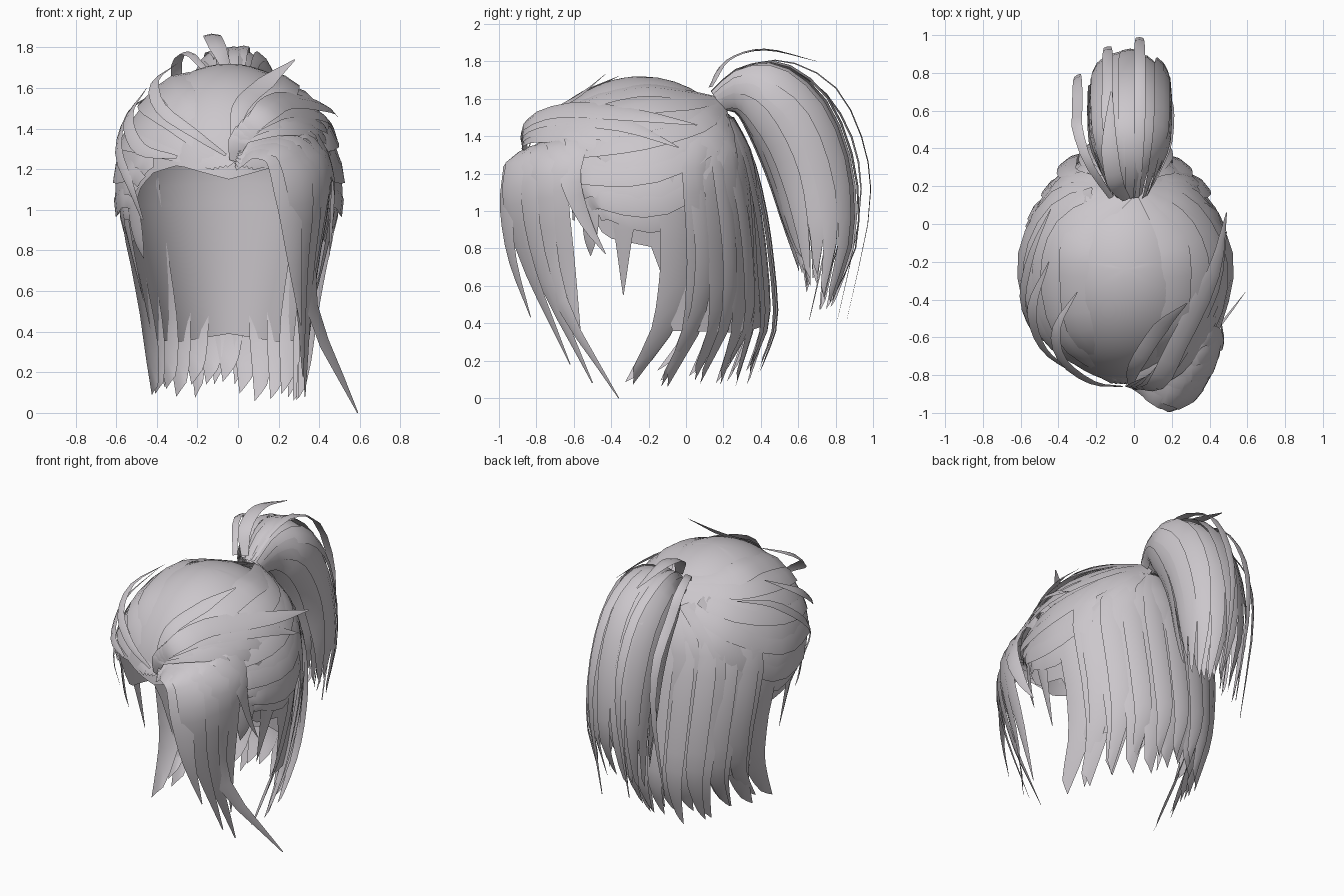
import bpy, bmesh, math, random
from mathutils import Vector as V

if "Cube" in bpy.data.objects:
    bpy.data.objects.remove(bpy.data.objects["Cube"])

random.seed(4)
CX, CY, CZ = -0.045, -0.24, 1.10      # head centre
RX, RY, RZ = 0.53, 0.60, 0.62         # head radii
KNOT = V((0.02, 0.19, 1.60))          # ponytail root

hair = bpy.data.materials.new("ash grey hair")
hair.diffuse_color = (0.60, 0.57, 0.60, 1)
hair.use_nodes = True
hair.node_tree.nodes["Principled BSDF"].inputs["Base Color"].default_value = hair.diffuse_color


def interp(pts, t):
    """Catmull-Rom point on a short list of vectors."""
    n = len(pts) - 1
    i = min(int(t * n), n - 1)
    f = t * n - i
    b, c = pts[i], pts[i + 1]
    a = pts[i - 1] if i else b * 2 - c
    d = pts[i + 2] if i + 2 <= n else c * 2 - b
    return 0.5 * (2 * b + (c - a) * f + (2 * a - 5 * b + 4 * c - d) * f ** 2
                  + (3 * b - a - 3 * c + d) * f ** 3)


def head(a, z, off=0.0):
    """Point on the head at azimuth a (0 = front, + = right) and height z."""
    if z > CZ:
        s = math.sqrt(max(0, 1 - ((z - CZ) / RZ) ** 2))
        sx = sy = s
    else:
        sx, sy = 1 - 0.36 * (CZ - z), 1 + 0.10 * (CZ - z)
    return V((CX + (RX * sx + off) * math.sin(a), CY - (RY * sy + off) * math.cos(a), z))


def on_head(p, off):
    """Push a point on to the head surface."""
    d = V(((p.x - CX) / RX, (p.y - CY) / RY, (p.z - CZ) / RZ))
    if d.z <= 0:
        return head(math.atan2(d.x, -d.y), p.z, off)
    d.normalize()
    return V((CX + d.x * (RX + off), CY + d.y * (RY + off), CZ + d.z * (RZ + off)))


def lock(bm, pts, width, centre, root=0.5, tip=0.08, taper=0.6, steps=12, skew=0.0):
    """Curved ribbon of hair facing away from a centre point or centre line."""
    pts = [V(p) for p in pts]
    rows = []
    for k in range(steps + 1):
        t = k / steps
        p = interp(pts, t)
        c = interp(centre, t) if isinstance(centre, list) else V(centre)
        tan = (interp(pts, min(1, t + 0.02)) - interp(pts, max(0, t - 0.02))).normalized()
        out = p - c
        out = (out - tan * out.dot(tan)).normalized()
        side = tan.cross(out)
        w = width * min(1, root + 3 * t * (1 - root))
        if t > taper:
            w *= 1 - (1 - tip) * ((t - taper) / (1 - taper)) ** 1.3
        end = tan * skew if k == steps else V()
        rows.append([bm.verts.new(p - side * w + end), bm.verts.new(p + out * w * 0.2),
                     bm.verts.new(p + side * w - end)])
    for r, s in zip(rows, rows[1:]):
        for j in range(2):
            bm.faces.new((r[j], r[j + 1], s[j + 1], s[j]))


def finish(bm, name):
    me = bpy.data.meshes.new(name)
    bm.to_mesh(me)
    bm.free()
    ob = bpy.data.objects.new(name, me)
    bpy.context.collection.objects.link(ob)
    me.materials.append(hair)
    bpy.ops.object.select_all(action='DESELECT')
    ob.select_set(True)
    bpy.context.view_layer.objects.active = ob
    bpy.ops.object.shade_smooth_by_angle(angle=math.radians(50))


# Scalp shell: dome with a hairline that drops to the nape sheet behind
HEM = [(0, 1.15), (0.5, 1.22), (0.8, 1.18), (1.02, 1.08), (1.25, 0.86),
       (1.72, 0.80), (1.80, 0.36), (2.5, 0.35), (3.15, 0.39)]


def hem(a):
    a = abs(a)
    for (a0, z0), (a1, z1) in zip(HEM, HEM[1:]):
        if a <= a1:
            return z0 + (z1 - z0) * (a - a0) / (a1 - a0)
    return HEM[-1][1]


bm = bmesh.new()
N, R = 72, 18
top = bm.verts.new((CX, CY, CZ + RZ))
cols = []
for i in range(N):
    a = -math.pi + 2 * math.pi * i / N
    h = hem(a)
    total = math.pi / 2 + (CZ - h) / RZ if h < CZ else math.acos((h - CZ) / RZ)
    col = []
    for k in range(1, R + 1):
        q = total * k / R
        z = CZ + RZ * math.cos(q) if q < math.pi / 2 else CZ - (q - math.pi / 2) * RZ
        col.append(bm.verts.new(head(a, z)))
    cols.append(col)
for i in range(N):
    c, d = cols[i], cols[(i + 1) % N]
    bm.faces.new((top, c[0], d[0]))
    for k in range(R - 1):
        bm.faces.new((c[k], c[k + 1], d[k + 1], d[k]))
finish(bm, "scalp")

# Nape locks: a close layer and a fuller layer that bows out behind
bm = bmesh.new()
for count, a0, bow, w in ((13, 1.86, 0.0, 0.085), (10, 2.1, 0.06, 0.06)):
    for i in range(count):
        u = i / (count - 1) * 2 - 1
        a = math.pi + u * (math.pi - a0)
        edge = abs(u) ** 2
        o = 0.012 + 0.012 * (i % 2)
        back = bow * (1 - 0.5 * edge)
        b = head(a, 0.4, o + back) - V((0, 0.06 * edge, 0))
        tip = V((CX + (b.x - CX) * 0.93, b.y - 0.07 - 0.10 * edge, random.uniform(0.09, 0.20)))
        path = [on_head(KNOT.lerp(head(a, 1.35), 0.45), o), head(a, 1.3, o),
                head(a, 1.0, o + back * 0.6), head(a, 0.7, o + back), b, tip]
        lock(bm, path, w, (CX, CY, 0.8), root=0.4, tip=0.35, taper=0.7, skew=0.04)
finish(bm, "nape_locks")

# Combed locks sweeping from the hairline around the sides up to the ponytail
bm = bmesh.new()
for s in (-1, 1):
    for i in range(9):
        f = i / 8
        if f < 0.5:
            start = on_head(V((-0.02 + s * 0.03 * i, -0.9, 1.24)), 0.012)
        else:
            start = head(s * (0.45 + 0.75 * f), 1.40 - 0.42 * f, 0.012)
        o = 0.012 + 0.012 * (i % 2)
        path = [start, head(s * (0.6 + 0.75 * f), 1.53 - 0.52 * f, o),
                head(s * (1.45 + 0.35 * f), 1.64 - 0.66 * f, o),
                head(s * (2.2 + 0.25 * f), 1.63 - 0.36 * f, o), KNOT]
        lock(bm, path, 0.085, (CX, CY, 1.0), root=0.4, tip=0.25, taper=0.7, steps=14)
finish(bm, "combed_locks")

# Pointed sideburns
bm = bmesh.new()
for s in (-1, 1):
    for a, z, w in ((1.42, 0.55, 0.06), (1.12, 0.76, 0.05)):
        lock(bm, [head(s * a, 1.15, 0.01), head(s * a, 1.0, 0.01), head(s * a, 0.85, 0.01),
                  head(s * a, z, 0)], w, (CX, CY, z), tip=0.03, taper=0.5)
finish(bm, "sideburns")

# Side-swept fringe: plan position at cheek height, lower point, tip, width
bm = bmesh.new()
FRINGE = [((0.25, -0.96), (0.28, -0.93, 0.75), (0.31, -0.83, 0.43), 0.075),
          ((0.31, -0.93), (0.31, -0.84, 0.70), (0.32, -0.62, 0.18), 0.085),
          ((0.36, -0.86), (0.34, -0.76, 0.65), (0.33, -0.50, 0.08), 0.09),
          ((0.41, -0.78), (0.36, -0.68, 0.55), (0.59, -0.36, 0.00), 0.085),
          ((0.44, -0.70), (0.38, -0.63, 0.68), (0.34, -0.56, 0.28), 0.075),
          ((0.46, -0.62), (0.46, -0.54, 0.95), (0.45, -0.43, 0.77), 0.06)]
for i, (q, low, tip, w) in enumerate(FRINGE):
    h = 0.028 * i
    lock(bm, [(-0.01, -0.85, 1.21 + h * 0.6), (0.08 + 0.01 * i, -0.89 + h, 1.28 + h * 0.7),
              (q[0] * 0.78, q[1] + 0.03, 1.25 + h), (q[0], q[1], 1.04 + h),
              low, tip], w, (0.05, -0.55, 0.75), root=0.4, tip=0.04, taper=0.55, steps=16)
# Swept locks from the parting over the right temple
for i in range(4):
    lock(bm, [(-0.02, -0.85, 1.24 + 0.02 * i), (0.02 + 0.03 * i, -0.86, 1.37 + 0.03 * i),
              (0.23, -0.76 + 0.04 * i, 1.42 + 0.04 * i),
              (0.42, -0.50 + 0.08 * i, 1.36 + 0.05 * i),
              (0.49, -0.24 + 0.1 * i, 1.10 + 0.12 * i)],
         0.065, (CX, CY, 1.0), root=0.35, tip=0.05)
finish(bm, "fringe")

# Loose wisps curving over the temples and parting
bm = bmesh.new()
WISPS = [([(-0.30, -0.36, 1.72), (-0.41, -0.55, 1.63), (-0.38, -0.72, 1.50),
           (-0.22, -0.84, 1.38), (-0.06, -0.86, 1.27)], 0.03),
         ([(-0.44, 0.08, 1.56), (-0.54, -0.15, 1.48), (-0.59, -0.40, 1.30),
           (-0.53, -0.58, 1.12), (-0.47, -0.60, 0.95)], 0.03),
         ([(-0.45, -0.20, 1.60), (-0.54, -0.45, 1.45), (-0.48, -0.66, 1.30),
           (-0.30, -0.80, 1.26)], 0.035),
         ([(0.28, -0.42, 1.74), (0.14, -0.55, 1.63), (0.01, -0.75, 1.50),
           (-0.02, -0.86, 1.30)], 0.045)]
for path, w in WISPS:
    lock(bm, path, w, (CX, CY, 1), root=0.08, tip=0.25)
finish(bm, "loose_wisps")

# Ponytail: rings of locks between an inner and an outer arc (y, z)
INNER = [(0.20, 1.55), (0.27, 1.54), (0.34, 1.45), (0.42, 1.28), (0.48, 1.12), (0.54, 0.92), (0.61, 0.64)]
OUTER = [(0.14, 1.63), (0.30, 1.76), (0.52, 1.78), (0.75, 1.60), (0.89, 1.25), (0.91, 0.85), (0.80, 0.45)]
SPREAD = (0.45, 0.70, 0.95, 1.0, 1.0, 1.0, 0.85)


def tail(k, th, f):
    """Point k along the tail at angle th around it, f = distance from its core."""
    g = 0.48 + 0.52 * f * math.cos(th)
    (y0, z0), (y1, z1) = INNER[k], OUTER[k]
    return V((-0.02 + 0.23 * SPREAD[k] * f * math.sin(th), y0 + (y1 - y0) * g, z0 + (z1 - z0) * g))


core = [tail(k, 0, 0) for k in range(7)]
bm = bmesh.new()
for f, count, w in ((1.0, 15, 0.062), (0.55, 7, 0.06)):
    for i in range(count):
        th = 2 * math.pi * i / count
        r = f * random.uniform(0.90, 1.03)
        path = [tail(k, th, r) for k in range(7)]
        path[6].z += random.uniform(-0.03, 0.14)
        lock(bm, path, w, core, root=0.5, tip=0.2, taper=0.62, steps=14, skew=0.03)
# Flyaway strands
lock(bm, [(-0.04, 0.13, 1.66), (-0.10, 0.22, 1.80), (-0.13, 0.42, 1.86), (-0.12, 0.70, 1.80)],
     0.045, (-0.1, 0.4, 1.1), tip=0.1)
for x, y, w in ((-0.14, 0.93, 0.03), (0.03, 0.98, 0.03), (-0.30, 0.78, 0.03)):
    lock(bm, [(x * 0.4, 0.14, 1.64), (x * 0.8, 0.32, 1.77), (x, 0.35 + y * 0.2, 1.79 + x * 0.2),
              (x, y - 0.18, 1.65 + x * 0.2), (x, y - 0.03, 1.35), (x, y, 1.0), (x, y - 0.12, 0.42)],
         w, (x * 0.3, 0.4, 1.1), tip=0.1, steps=14)
finish(bm, "ponytail")
